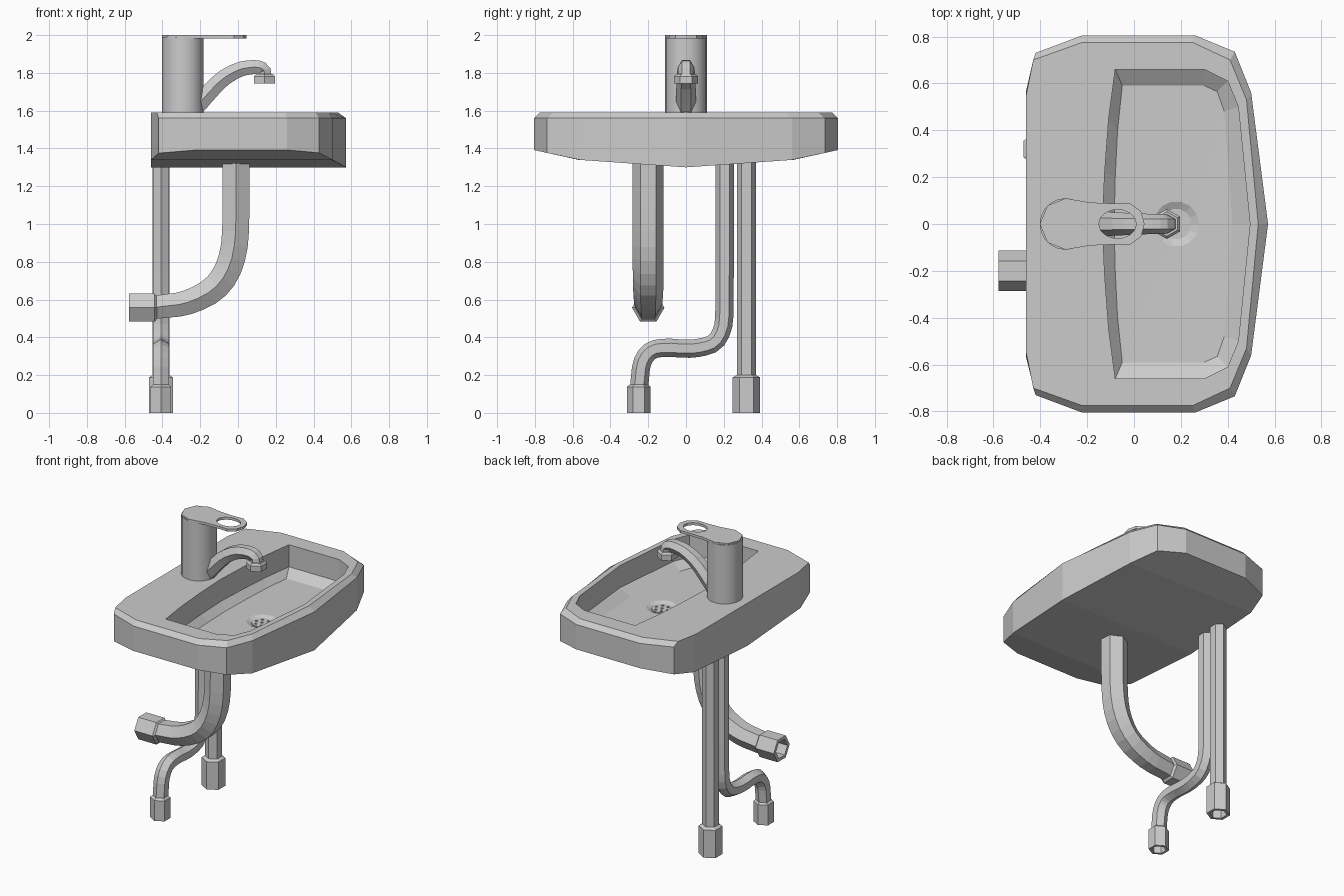
import bpy, bmesh, math
from mathutils import Vector

if "Cube" in bpy.data.objects:
    bpy.data.objects.remove(bpy.data.objects["Cube"])


def loft(name, rings, cap=True, close=False):
    """Skin equal-length rings of points; cap the ends or join last to first."""
    bm = bmesh.new()
    loops = [[bm.verts.new(p) for p in r] for r in rings]
    pairs = list(zip(loops, loops[1:]))
    if close:
        pairs.append((loops[-1], loops[0]))
    for a, b in pairs:
        n = len(a)
        for i in range(n):
            j = (i + 1) % n
            bm.faces.new((a[i], a[j], b[j], b[i]))
    if cap and not close:
        bm.faces.new(loops[0])
        bm.faces.new(loops[-1])
    bmesh.ops.recalc_face_normals(bm, faces=bm.faces)
    me = bpy.data.meshes.new(name)
    bm.to_mesh(me)
    bm.free()
    ob = bpy.data.objects.new(name, me)
    bpy.context.collection.objects.link(ob)
    return ob


def mirror_ring(half, z):
    """Mirror a half outline (y >= 0, ends on y = 0) into a full ring."""
    pts = half + [(x, -y) for x, y in half[-2:0:-1]]
    return [(x, y, z(y) if callable(z) else z) for x, y in pts]


def rounded(path):
    """Corner-cut a path of (u, v, radius) points, keeping both ends."""
    pts = [Vector(p) for p in path]
    out = [pts[0]]
    for a, b in zip(pts, pts[1:]):
        out += [a.lerp(b, .25), a.lerp(b, .75)]
    return out[:1] + out[2:-2] + [pts[-1]]


def sweep(name, path, radii, side, phase=0, axis=None, sides=6):
    """Polygonal tube along a planar path; side is the path plane's normal."""
    path, side = [Vector(p) for p in path], Vector(side)
    rings = []
    for i, p in enumerate(path):
        t = Vector(axis) if axis else path[min(i + 1, len(path) - 1)] - path[max(i - 1, 0)]
        up = t.normalized().cross(side)
        angles = [phase + math.tau * k / sides for k in range(sides)]
        rings.append([p + radii[i] * (math.cos(a) * side + math.sin(a) * up) for a in angles])
    return loft(name, rings)


def socket(name, tip, axis, length, r, pipe_r, side):
    """Hollow hexagonal pipe fitting, open at the tip."""
    tip, axis = Vector(tip), Vector(axis)
    steps = [(length, pipe_r), (length - 0.012, r), (0, r), (0, r * 0.72), (length * 0.6, r * 0.72)]
    return sweep(name, [tip + axis * d for d, _ in steps], [q for _, q in steps], side, axis=axis)


def drain_circle(r):
    return [(.18 - r * math.cos(math.pi * k / 7), r * math.sin(math.pi * k / 7)) for k in range(8)]


def keel(y):
    """Height of the basin's keeled underside."""
    y = abs(y)
    return 1.30 + 0.07 * y if y < 0.58 else 1.34 + (y - 0.57) * 0.22


# Basin: one lofted shell, from the underside over the rim into the bowl
outer = [(-.46, 0), (-.46, .57), (-.42, .73), (-.22, .805), (.26, .805), (.43, .735), (.50, .56), (.572, 0)]
rim = [(-.46, 0), (-.46, .55), (-.43, .70), (-.22, .775), (.25, .775), (.41, .70), (.48, .53), (.53, 0)]
mouth = [(-.135, 0), (-.125, .22), (-.108, .45), (-.08, .66), (.30, .66), (.40, .61), (.445, .50), (.495, 0)]
floor = [(-.085, 0), (-.08, .20), (-.07, .40), (-.05, .59), (.30, .59), (.355, .565), (.385, .48), (.42, 0)]
basin = loft("basin", [
    mirror_ring(outer, keel), mirror_ring(outer, 1.56), mirror_ring(rim, 1.59),
    mirror_ring(mouth, 1.59), mirror_ring(mouth, 1.44), mirror_ring(floor, 1.395),
    mirror_ring(drain_circle(.097), 1.393), mirror_ring(drain_circle(.065), 1.378)], cap=False)
bm = bmesh.new()
bm.from_mesh(basin.data)
bm.verts.ensure_lookup_table()
b = bm.verts[:14]
for i in range(3):             # underside strips on both sides of the keel
    bm.faces.new((b[i], b[i + 1], b[6 - i], b[7 - i]))
    bm.faces.new((b[-i % 14], b[7 + i], b[8 + i], b[13 - i]))
bm.faces.new(bm.verts[-14:])
bmesh.ops.recalc_face_normals(bm, faces=bm.faces)
bm.to_mesh(basin.data)
bm.free()

# Drain plate with punched holes
plate = loft("drain_plate", [mirror_ring(drain_circle(.065), z) for z in (1.372, 1.384)])
holes = [(0, 0)] + [(.042 * math.cos(k * math.tau / 6), .042 * math.sin(k * math.tau / 6)) for k in range(6)]
for hx, hy in holes:
    bpy.ops.mesh.primitive_cylinder_add(vertices=8, radius=.009, depth=.1, location=(.18 + hx, hy, 1.38))
    cutter = bpy.context.object
    mod = plate.modifiers.new("hole", 'BOOLEAN')
    mod.operation, mod.object, mod.solver = 'DIFFERENCE', cutter, 'EXACT'
    bpy.context.view_layer.objects.active = plate
    bpy.ops.object.modifier_apply(modifier=mod.name)
    bpy.data.objects.remove(cutter)

# Tap body
bpy.ops.mesh.primitive_cylinder_add(vertices=20, radius=.11, depth=.405, location=(-.292, 0, 1.7875))
body = bpy.context.object
body.name = "tap_body"
bpy.ops.object.shade_smooth_by_angle()

# Lever with an oval finger hole
lever_out = [(-.402, 0), (-.37, .078), (-.292, .11), (-.19, .092), (-.10, .088), (-.02, .09), (.03, .055), (.045, 0)]
lever_in = [(-.07 - .08 * math.cos(math.pi * k / 7), .062 * math.sin(math.pi * k / 7)) for k in range(8)]
loft("tap_lever", [mirror_ring(lever_out, 1.983), mirror_ring(lever_out, 2.0),
                   mirror_ring(lever_in, 2.0), mirror_ring(lever_in, 1.983)], close=True)

# Spout and nozzle
spout = rounded([(-.24, 1.60, .054), (-.17, 1.68, .053), (-.09, 1.765, .05), (0, 1.818, .046),
                 (.07, 1.831, .043), (.12, 1.829, .042), (.143, 1.808, .041), (.145, 1.77, .041)])
sweep("spout", [(x, 0, z) for x, z, r in spout], [p[2] for p in spout], (0, 1, 0))
socket("spout_nozzle", (.14, 0, 1.743), (0, 0, 1), .05, .064, .052, (0, 1, 0))

# Waste pipe curving to the back
waste = rounded([(-.01, 1.34, .082), (-.01, 1.0, .082), (-.022, .85, .082), (-.062, .735, .082),
                 (-.13, .65, .08), (-.24, .592, .076), (-.34, .567, .073), (-.47, .556, .07)])
sweep("waste_pipe", [(x, -.2, z) for x, z, r in waste], [p[2] for p in waste], (0, 1, 0))
socket("waste_fitting", (-.578, -.2, .557), (1, 0, 0), .148, .086, .07, (0, 1, 0))

# Supply pipes, one straight and one bent
bent = rounded([(.205, 1.34, 0), (.205, .53, 0), (.195, .44, 0), (.155, .37, 0), (.08, .345, 0), (0, .338, 0),
                (-.1, .347, 0), (-.18, .337, 0), (-.225, .29, 0), (-.243, .22, 0), (-.25, .12, 0)])
sweep("supply_pipe_bent", [(-.408, y, z) for y, z, r in bent], [.048] * len(bent), (1, 0, 0), math.pi / 6)
sweep("supply_pipe_straight", [(-.408, .32, 1.34), (-.408, .32, .17)], [.051] * 2, (1, 0, 0), math.pi / 6)
socket("supply_fitting_bent", (-.408, -.25, 0), (0, 0, 1), .15, .063, .048, (0, 1, 0))
socket("supply_fitting_straight", (-.408, .32, 0), (0, 0, 1), .2, .073, .051, (0, 1, 0))
